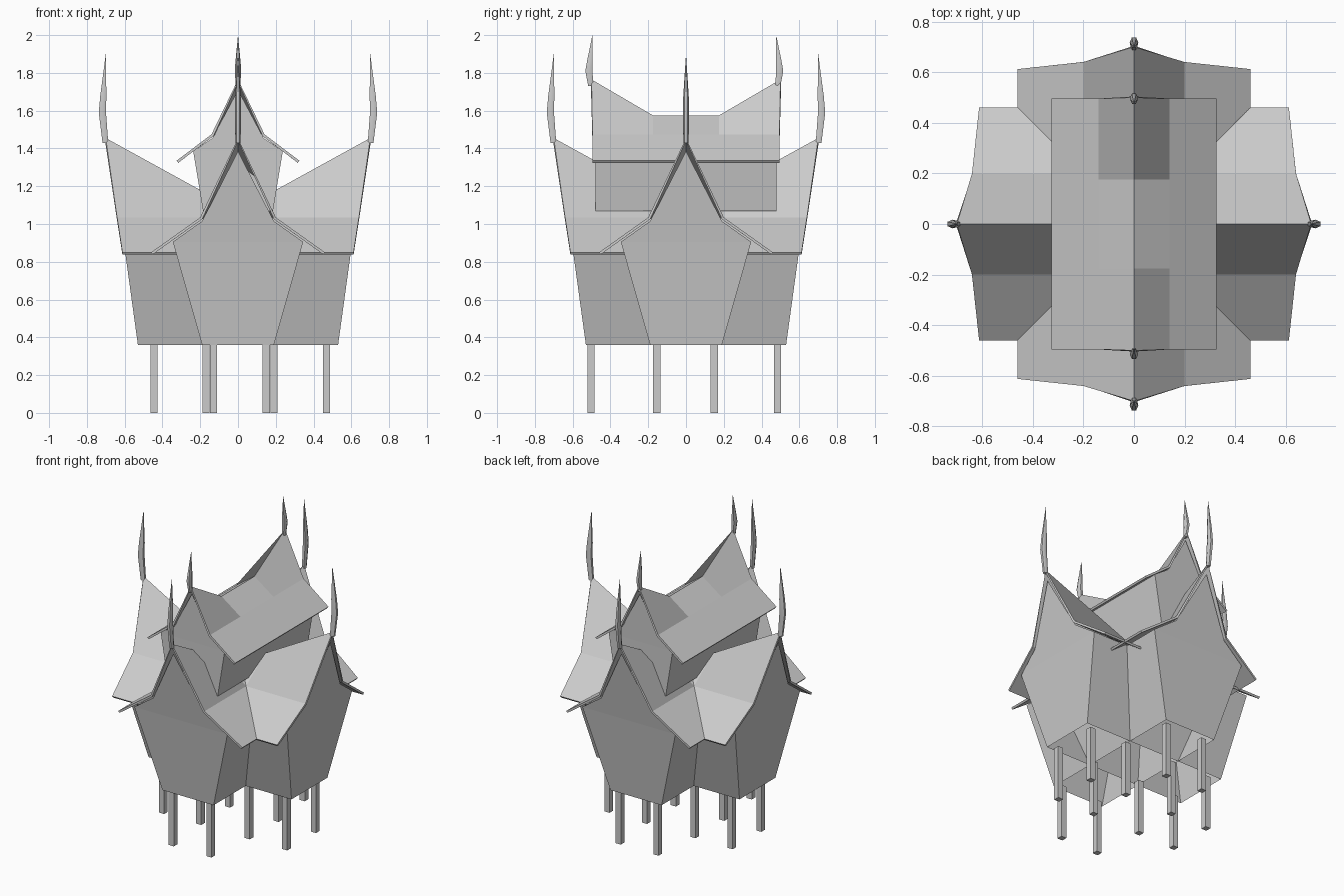
import bpy, math
from mathutils import Vector, Matrix

if "Cube" in bpy.data.objects:
    bpy.data.objects.remove(bpy.data.objects["Cube"])

def make(name, verts, faces, turn=0.0):
    me = bpy.data.meshes.new(name)
    me.from_pydata([Matrix.Rotation(turn, 3, 'Z') @ Vector(v) for v in verts], [], faces)
    me.validate()
    ob = bpy.data.objects.new(name, me)
    bpy.context.collection.objects.link(ob)
    return ob

# flared walls with pointed gable ends, open below and under the roof
# half profile points are (x, z, distance of the end wall)
def hall(name, half, turn=0.0):
    pts = [(-x, z, e) for x, z, e in half] + list(reversed(half[:-1]))
    n = len(pts)
    verts = [(x, -e, z) for x, z, e in pts] + [(x, e, z) for x, z, e in pts]
    low = [0, 1, n - 2, n - 1]
    gable = list(range(1, n - 1))
    faces = [low[::-1], gable[::-1], [i + n for i in low], [i + n for i in gable]]
    faces += [[0, n, n + 1, 1],                        # left wall
              [n - 2, 2 * n - 2, 2 * n - 1, n - 1]]    # right wall
    return make(name, verts, faces, turn)

# saddle roof: thin sheet whose ridge sweeps up at both ends
# half rows are (x, z at end, z in the middle, end distance)
def roof(name, half, inner, turn=0.0):
    rows = [(-x, a, b, e) for x, a, b, e in half] + list(reversed(half[:-1]))
    verts, faces = [], []
    for x, a, b, e in rows:
        verts += [(x, -e, a), (x, -inner, b), (x, inner, b), (x, e, a)]
    for r in range(len(rows) - 1):
        for c in range(3):
            i = r * 4 + c
            faces.append((i, i + 4, i + 5, i + 1))
    ob = make(name, verts, faces, turn)
    mod = ob.modifiers.new("thickness", 'SOLIDIFY')
    mod.thickness = 0.014
    mod.offset = -1
    return ob

# horn finial: six-sided rings along a bent path of (y, z, radius), ending in a tip
def horn(name, path, turn=0.0, shift=0.0):
    k = 6
    verts, faces = [], []
    for y, z, r in path[:-1]:
        for j in range(k):
            a = math.tau * j / k
            verts.append((0.85 * r * math.cos(a), -y + 1.1 * r * math.sin(a), z))
    for i in range(len(path) - 2):
        for j in range(k):
            b = (j + 1) % k
            faces.append((i * k + j, i * k + b, i * k + k + b, i * k + k + j))
    tip = len(verts)
    verts.append((0, -path[-1][0], path[-1][1]))
    last = tip - k
    faces += [(last + j, last + (j + 1) % k, tip) for j in range(k)]
    faces.append(list(range(k))[::-1])
    ob = make(name, verts, faces, turn)
    ob.location.y = shift
    bpy.ops.object.select_all(action='DESELECT')
    ob.select_set(True)
    bpy.context.view_layer.objects.active = ob
    bpy.ops.object.shade_smooth_by_angle(angle=math.radians(65))
    return ob

lower_wall = [(0.19, 0.36, 0.53), (0.345, 0.905, 0.605), (0.19, 1.015, 0.625), (0, 1.385, 0.685)]
upper_wall = [(0.185, 1.07, 0.48), (0.237, 1.385, 0.48), (0.135, 1.455, 0.482), (0, 1.71, 0.487)]
lower_roof = [(0.46, 0.85, 0.85, 0.612), (0.2, 1.035, 1.035, 0.64), (0, 1.455, 1.18, 0.70)]
upper_roof = [(0.325, 1.335, 1.335, 0.495), (0.14, 1.475, 1.475, 0.495), (0, 1.765, 1.575, 0.50)]

# crossing lower halls and roofs
for name, turn in (("long", 0.0), ("cross", math.pi / 2)):
    hall(name + "_hall_walls", lower_wall, turn)
    roof(name + "_hall_roof", lower_roof, 0.2, turn)

# raised upper storey
hall("upper_walls", upper_wall)
roof("upper_roof", upper_roof, 0.175)

# horn finials on every gable peak
for i, side in enumerate(("front", "right", "back", "left")):
    turn = i * math.pi / 2
    horn(side + "_lower_horn",
         [(0.702, 1.43, 0.016), (0.718, 1.59, 0.02), (0.713, 1.68, 0.017), (0.70, 1.90, 0)], turn)
    if i % 2 == 0:
        horn(side + "_upper_horn",
             [(0.495, 1.73, 0.014), (0.505, 1.81, 0.02), (0.50, 1.86, 0.016), (0.487, 2.0, 0)],
             turn, -0.009)

# stilts: inner corners, side arm ends, front and back arm ends
spots = [(x, y) for x in (-0.17, 0.19) for y in (-0.155, 0.15)]
spots += [(x, y) for x in (-0.445, 0.468) for y in (-0.155, 0.15)]
spots += [(x, y) for x in (-0.13, 0.15) for y in (-0.503, 0.485)]
for x, y in spots:
    bpy.ops.mesh.primitive_cube_add(size=1, location=(x, y, 0.18))
    leg = bpy.context.object
    leg.name = "stilt"
    leg.scale = (0.038, 0.038, 0.36)
